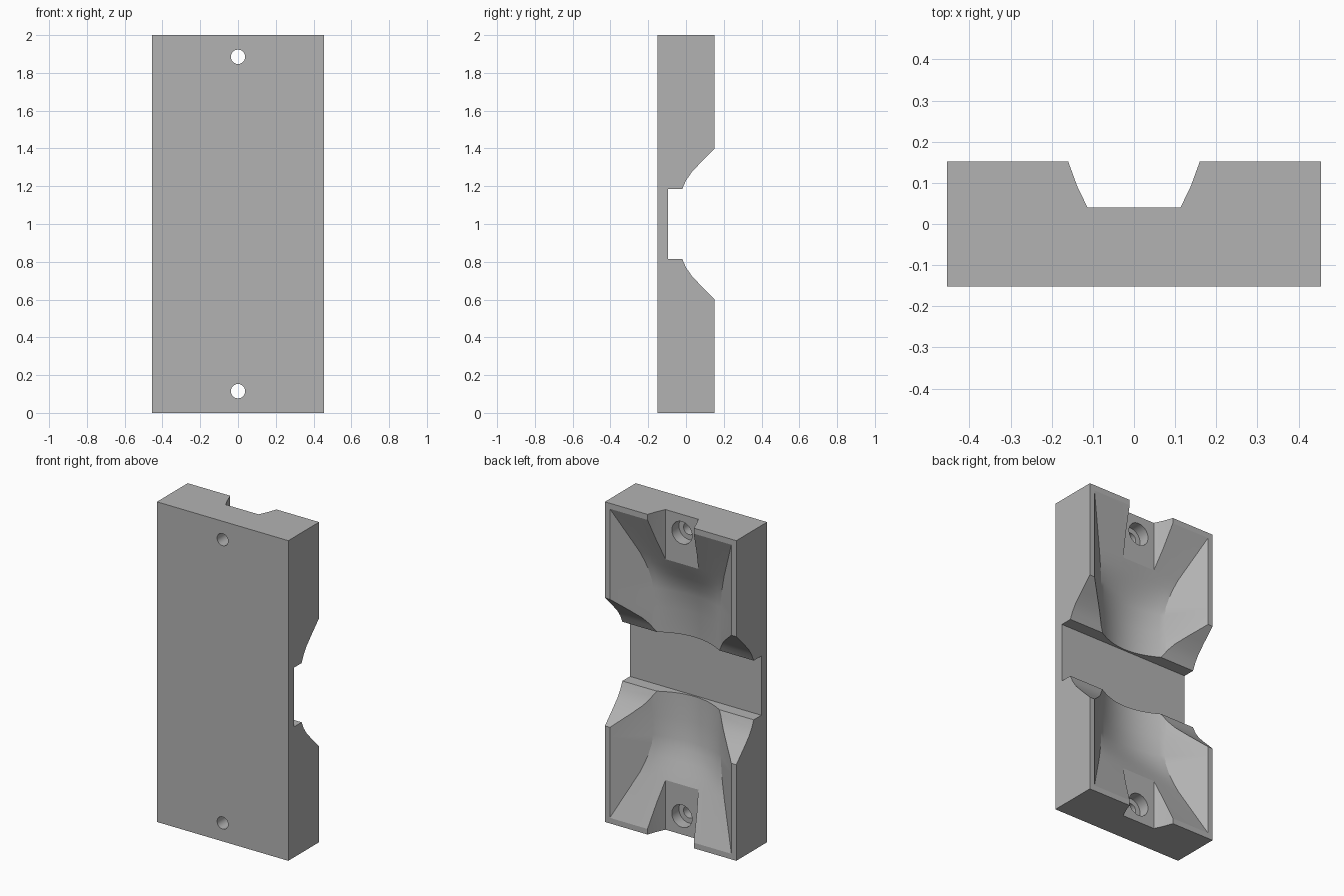
import bpy
import bmesh
import math

cube = bpy.data.objects.get("Cube")
if cube:
    bpy.data.objects.remove(cube, do_unlink=True)

HALF_W, HALF_D, HEIGHT = 0.454, 0.152, 2.0
TOP = 0.3  # cutters reach this far past the open back

grey = bpy.data.materials.new("plain grey")
grey.use_nodes = True
grey.diffuse_color = (0.45, 0.45, 0.45, 1)
grey.node_tree.nodes["Principled BSDF"].inputs["Base Color"].default_value = (0.45, 0.45, 0.45, 1)


def loft(name, rings):
    """Closed solid through rings of equal point count."""
    bm = bmesh.new()
    loops = [[bm.verts.new(p) for p in ring] for ring in rings]
    n = len(loops[0])
    for a, b in zip(loops, loops[1:]):
        for i in range(n):
            j = (i + 1) % n
            bm.faces.new((a[i], a[j], b[j], b[i]))
    bm.faces.new(loops[0])
    bm.faces.new(loops[-1])
    bmesh.ops.remove_doubles(bm, verts=bm.verts, dist=0.0001)
    bmesh.ops.recalc_face_normals(bm, faces=bm.faces)
    mesh = bpy.data.meshes.new(name)
    bm.to_mesh(mesh)
    bm.free()
    mesh.materials.append(grey)
    obj = bpy.data.objects.new(name, mesh)
    bpy.context.collection.objects.link(obj)
    return obj


def cylinder(name, radius, y0, y1, z):
    angles = [math.tau * i / 40 for i in range(40)]
    return loft(name, [[(radius * math.cos(a), y, z + radius * math.sin(a)) for a in angles]
                       for y in (y0, y1)])


# Main block
block = loft("mould_block", [[(-HALF_W, -HALF_D, z), (HALF_W, -HALF_D, z),
                              (HALF_W, HALF_D, z), (-HALF_W, HALF_D, z)] for z in (0, HEIGHT)])
cutters = []

# Cross groove with flared lips, as (y, height above the middle)
lip = [(-0.095, 0.185), (-0.02, 0.185), (0.0, 0.23), (0.03, 0.274),
       (0.075, 0.322), (0.152, 0.4), (TOP, 0.55)]
section = [(y, 1 + h) for y, h in lip] + [(y, 1 - h) for y, h in reversed(lip)]
cutters.append(loft("groove_cutter", [[(x, y, z) for y, z in section] for x in (-0.6, 0.6)]))


def wall_x(y):
    """Sloping side wall of the hollow."""
    return 0.235 + 1.156 * (y + 0.008)


def hollow_ring(z, edge, sag):
    """Floor arc between two sloping walls."""
    c, w, steps = wall_x(edge), wall_x(0.16), 16
    ring = [(w, TOP, z), (w, 0.16, z)]
    for i in range(steps + 1):
        t = 1 - 2 * i / steps
        ring.append((c * t, edge - sag * (1 - t * t), z))
    return ring + [(-w, 0.16, z), (-w, TOP, z)]


# Height above the middle, floor edge, floor sag
floor_rows = [(0.1, -0.008, 0.078), (0.185, -0.008, 0.076), (0.34, -0.008, 0.066),
              (0.46, -0.008, 0.048), (0.51, -0.005, 0.038), (0.577, 0.008, 0.022),
              (0.63, 0.022, 0.009), (0.69, 0.041, 0.001), (0.985, 0.16, 0.0)]
notch = [(0.113, 0.04), (0.138, 0.092), (0.16, 0.152), (0.212, TOP)]
notch_section = notch + [(-x, y) for x, y in reversed(notch)]

for side in (1, -1):
    # Hollow
    cutters.append(loft("hollow_cutter", [hollow_ring(1 + side * h, e, s) for h, e, s in floor_rows]))
    # End notch
    cutters.append(loft("notch_cutter", [[(x, y, 1 + side * h) for x, y in notch_section]
                                         for h in (0.5, 1.1)]))
    # Screw hole and counterbore
    cutters.append(cylinder("screw_hole_cutter", 0.038, -0.3, TOP, 1 + side * 0.885))
    cutters.append(cylinder("counterbore_cutter", 0.07, -0.03, TOP, 1 + side * 0.885))

# Carve the block
bpy.ops.object.select_all(action="DESELECT")
block.select_set(True)
bpy.context.view_layer.objects.active = block
for cutter in cutters:
    cutter.hide_render = True
    mod = block.modifiers.new("carve", "BOOLEAN")
    mod.operation = "DIFFERENCE"
    mod.solver = "EXACT"
    mod.object = cutter
    bpy.ops.object.modifier_apply(modifier=mod.name)
    bpy.data.objects.remove(cutter, do_unlink=True)

bpy.ops.object.shade_smooth_by_angle(angle=math.radians(20))
